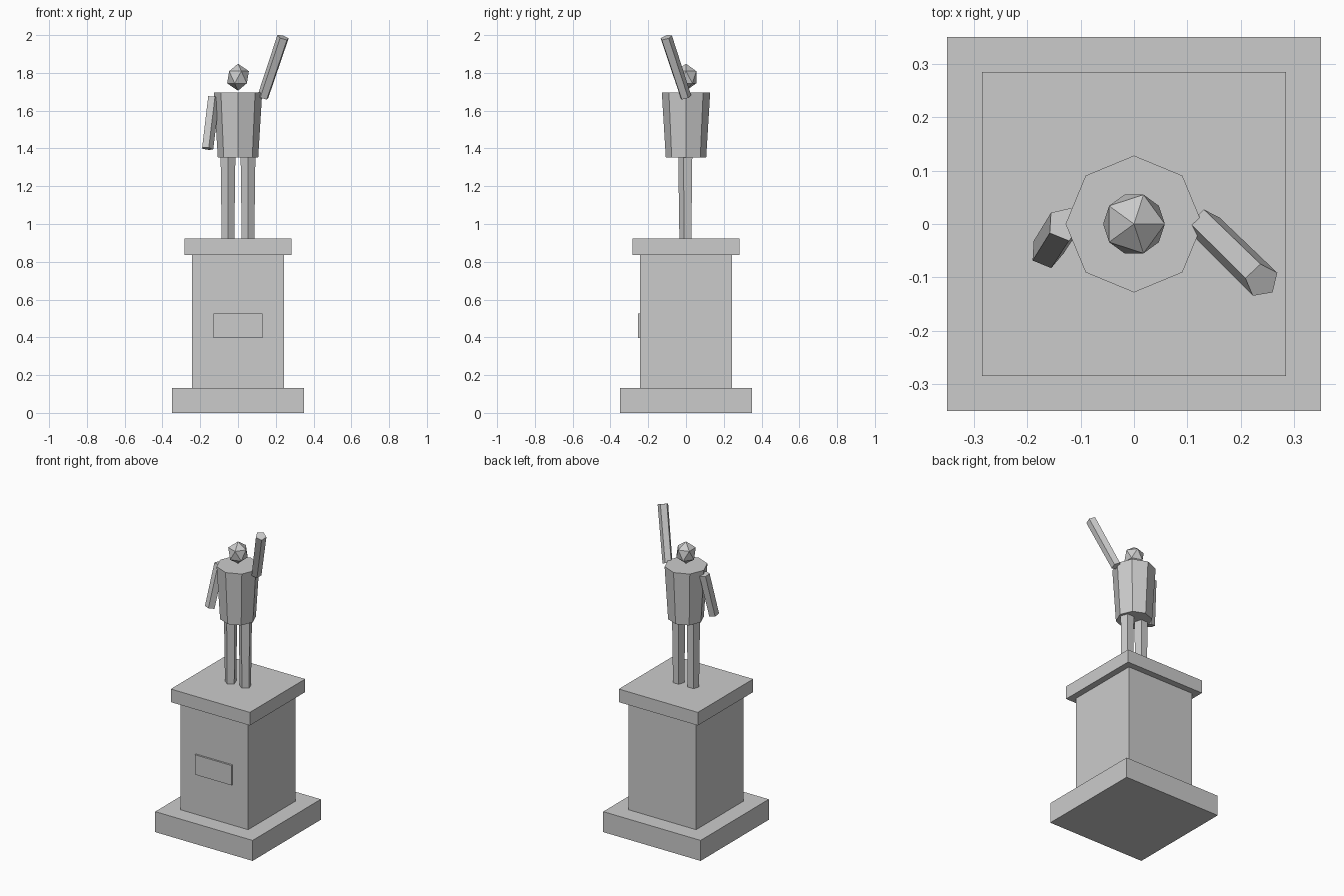
import bpy, bmesh, math
from mathutils import Matrix, Vector

if "Cube" in bpy.data.objects:
    bpy.data.objects.remove(bpy.data.objects["Cube"])

stone = bpy.data.materials.new("grey_stone")
stone.diffuse_color = (0.6, 0.6, 0.6, 1)
stone.use_nodes = True
stone.node_tree.nodes["Principled BSDF"].inputs["Base Color"].default_value = stone.diffuse_color


def finish(name, bm):
    bmesh.ops.recalc_face_normals(bm, faces=bm.faces)
    mesh = bpy.data.meshes.new(name)
    bm.to_mesh(mesh)
    bm.free()
    mesh.materials.append(stone)
    obj = bpy.data.objects.new(name, mesh)
    bpy.context.collection.objects.link(obj)
    return obj


def block(name, x, y0, y1, z0, z1):
    """Box spanning -x..x, y0..y1, z0..z1."""
    bm = bmesh.new()
    bmesh.ops.create_cube(bm, size=1)
    bmesh.ops.scale(bm, vec=(2 * x, y1 - y0, z1 - z0), verts=bm.verts)
    bmesh.ops.translate(bm, vec=(0, (y0 + y1) / 2, (z0 + z1) / 2), verts=bm.verts)
    return finish(name, bm)


def prism(name, sides, bottom, top, r_bottom, r_top, start):
    """Tapered prism between two points, first corner at the start angle in degrees."""
    a, b = Vector(bottom), Vector(top)
    turn = Vector((0, 0, 1)).rotation_difference(b - a).to_matrix()
    bm = bmesh.new()
    rings = []
    for centre, r in ((a, r_bottom), (b, r_top)):
        ring = []
        for i in range(sides):
            t = math.radians(start) + math.tau * i / sides
            ring.append(bm.verts.new(centre + turn @ Vector((r * math.cos(t), r * math.sin(t), 0))))
        rings.append(ring)
        bm.faces.new(ring)
    low, high = rings
    for i in range(sides):
        j = (i + 1) % sides
        bm.faces.new((low[i], low[j], high[j], high[i]))
    return finish(name, bm)


# Pedestal
block("pedestal_base", 0.35, -0.35, 0.35, 0, 0.133)
block("pedestal_shaft", 0.243, -0.243, 0.243, 0.133, 0.837)
block("pedestal_cap", 0.284, -0.284, 0.284, 0.837, 0.922)
block("plaque", 0.131, -0.255, -0.24, 0.396, 0.525)

# Figure
for side, sx in (("left", -1), ("right", 1)):
    prism(side + "_leg", 5, (sx * 0.053, 0, 0.922), (sx * 0.053, 0, 1.352), 0.035, 0.041, -90)
prism("torso", 8, (0, 0, 1.352), (0, 0, 1.695), 0.107, 0.128, 0)
prism("lowered_arm", 5, (-0.163, -0.052, 1.399), (-0.13, 0, 1.67), 0.032, 0.033, -4)
prism("raised_arm", 5, (0.133, -0.002, 1.672), (0.239, -0.106, 1.988), 0.031, 0.033, 97)

# Head, slightly taller than wide
bm = bmesh.new()
bmesh.ops.create_icosphere(bm, subdivisions=1, radius=1)
bmesh.ops.transform(bm, matrix=Matrix.Translation((0, 0, 1.777)) @ Matrix.Diagonal((0.0645, 0.0645, 0.0715, 1)),
                    verts=bm.verts)
finish("head", bm)
